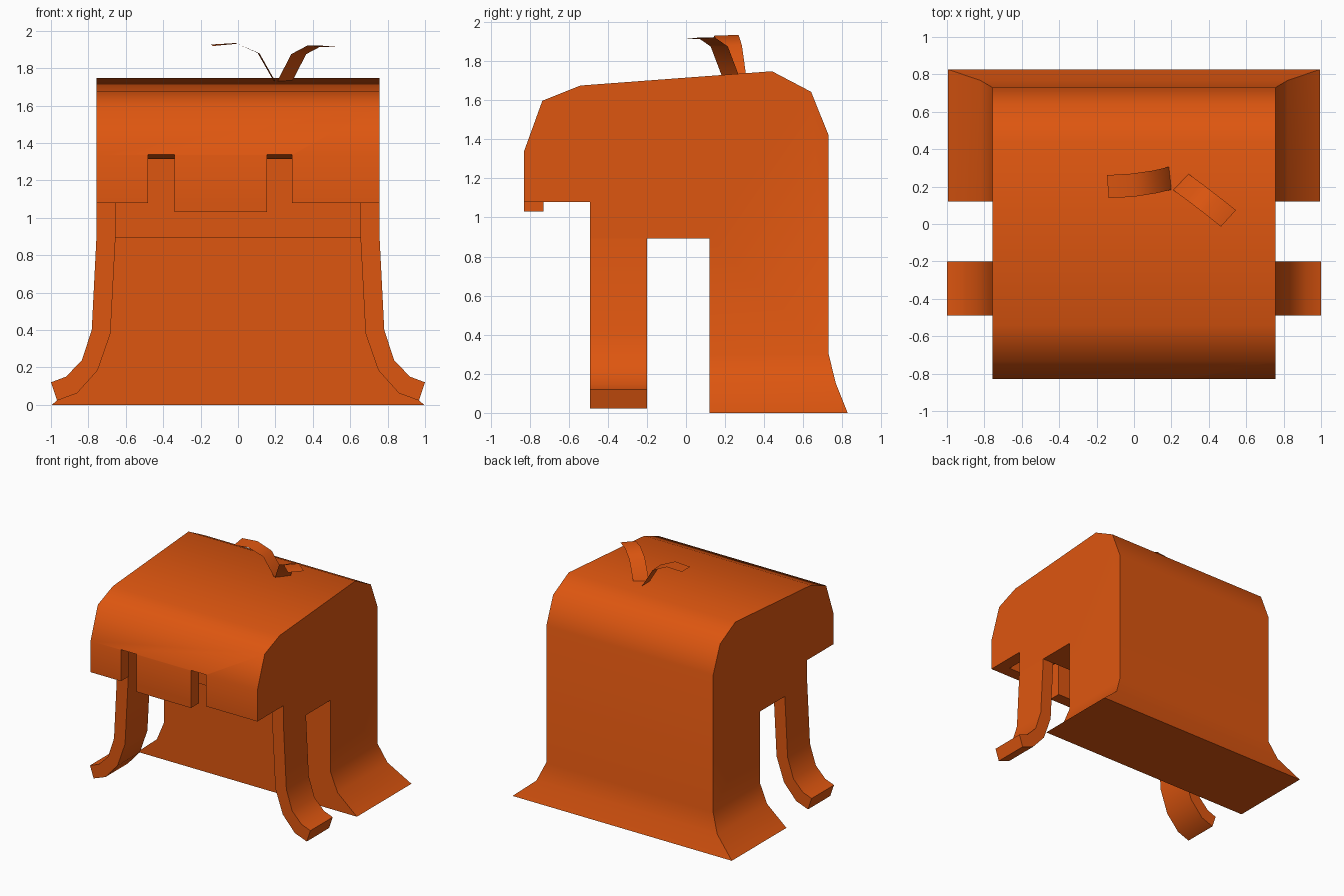
import bpy, bmesh, math
from mathutils import Vector

if "Cube" in bpy.data.objects:
    bpy.data.objects.remove(bpy.data.objects["Cube"])

orange = bpy.data.materials.new("burnt_orange")
orange.diffuse_color = (0.73, 0.093, 0.005, 1)
orange.use_nodes = True
orange.node_tree.nodes["Principled BSDF"].inputs["Base Color"].default_value = orange.diffuse_color


def make(name, bm):
    bmesh.ops.recalc_face_normals(bm, faces=bm.faces)
    me = bpy.data.meshes.new(name)
    bm.to_mesh(me)
    bm.free()
    me.materials.append(orange)
    ob = bpy.data.objects.new(name, me)
    bpy.context.collection.objects.link(ob)
    return ob


def activate(ob):
    bpy.ops.object.select_all(action='DESELECT')
    ob.select_set(True)
    bpy.context.view_layer.objects.active = ob


def smooth(ob):
    activate(ob)
    bpy.ops.object.shade_smooth_by_angle(angle=math.radians(60))


def prism(pts, lo, hi, axis):
    """Extrude a 2D outline along x (points are y,z) or y (points are x,z)."""
    bm = bmesh.new()
    place = (lambda p, t: (t, p[0], p[1])) if axis == 'x' else (lambda p, t: (p[0], t, p[1]))
    a = [bm.verts.new(place(p, lo)) for p in pts]
    b = [bm.verts.new(place(p, hi)) for p in pts]
    n = len(pts)
    bm.faces.new(a)
    bm.faces.new(b)
    for i in range(n):
        j = (i + 1) % n
        bm.faces.new((a[i], a[j], b[j], b[i]))
    return bm


def cut(ob, bm):
    cutter = make("cutter", bm)
    cutter.hide_render = True
    m = ob.modifiers.new("cut", 'BOOLEAN')
    m.operation, m.solver, m.object = 'DIFFERENCE', 'EXACT', cutter
    activate(ob)
    bpy.ops.object.modifier_apply(modifier=m.name)
    bpy.data.objects.remove(cutter)


# Main hair: side profile extruded across the head
W, IW = 0.757, 0.655
outline = [(-0.83, 1.08), (-0.83, 1.335), (-0.735, 1.597), (-0.54, 1.675),
           (0.44, 1.748), (0.64, 1.643), (0.73, 1.42), (0.73, 0.3),
           (0.12, 0.3), (0.12, 0.892), (-0.2, 0.892), (-0.49, 0.892), (-0.49, 1.08)]
bm = prism(outline, -W, W, 'x')

# Back flare: continue the lower opening outwards in two rings
bottom = next(f for f in bm.faces if all(abs(v.co.z - 0.3) < 1e-4 for v in f.verts))
ring = list(bottom.verts)
bmesh.ops.delete(bm, geom=[bottom], context='FACES_ONLY')
for x, y, z in ((0.82, 0.767, 0.15), (0.995, 0.827, 0.0)):
    new = [bm.verts.new((math.copysign(x, v.co.x), y if v.co.y > 0.5 else 0.12, z)) for v in ring]
    for i in range(4):
        j = (i + 1) % 4
        bm.faces.new((ring[i], ring[j], new[j], new[i]))
    ring = new
bm.faces.new(ring)
hair = make("main_hair", bm)

# Face hollow behind the fringe, following the outer profile
cut(hair, prism([(-0.73, 0.7), (-0.73, 1.315), (-0.66, 1.52), (-0.52, 1.575),
                 (-0.2, 1.6), (-0.2, 0.7)], -IW, IW, 'x'))
# Two notches in the fringe
for x0, x1 in ((-0.48, -0.34), (0.155, 0.29)):
    cut(hair, prism([(-0.9, 0.95), (-0.9, 1.3555), (-0.7, 1.3055), (-0.7, 0.95)], x0, x1, 'x'))
smooth(hair)

# Longer middle piece of the fringe
smooth(make("fringe_tip", prism([(-0.83, 1.03), (-0.83, 1.08), (-0.73, 1.08), (-0.73, 1.03)],
                                -0.34, 0.155, 'x')))

# Side strands, curling outwards at the ends
strand = [(0.757, 0.892), (0.782, 0.4), (0.835, 0.237), (0.92, 0.15), (1.0, 0.12),
          (0.967, 0.022), (0.86, 0.062), (0.75, 0.185), (0.682, 0.38), (0.655, 0.892)]
for side, s in (("right", 1), ("left", -1)):
    smooth(make(side + "_strand", prism([(s * x, z) for x, z in strand], -0.49, -0.2, 'y')))


# Two thin loose tufts on top
def tuft(name, path, halves):
    bm = bmesh.new()
    rows = [[bm.verts.new(Vector(p) + k * Vector(h)) for k in (-1, 1)]
            for p, h in zip(path, halves)]
    for a, b in zip(rows, rows[1:]):
        bm.faces.new((a[0], a[1], b[1], b[0]))
    smooth(make(name, bm))


tuft("left_tuft",
     [(0.195, 0.245, 1.73), (0.11, 0.225, 1.88), (-0.01, 0.207, 1.932), (-0.14, 0.2, 1.922)],
     [(-0.004, 0.062, 0), (-0.005, 0.061, 0.001), (-0.004, 0.062, 0.002), (-0.005, 0.061, 0.004)])
tuft("right_tuft",
     [(0.25, 0.225, 1.73), (0.325, 0.17, 1.875), (0.41, 0.105, 1.92), (0.505, 0.03, 1.912)],
     [(0.04, 0.044, 0)] * 4)
